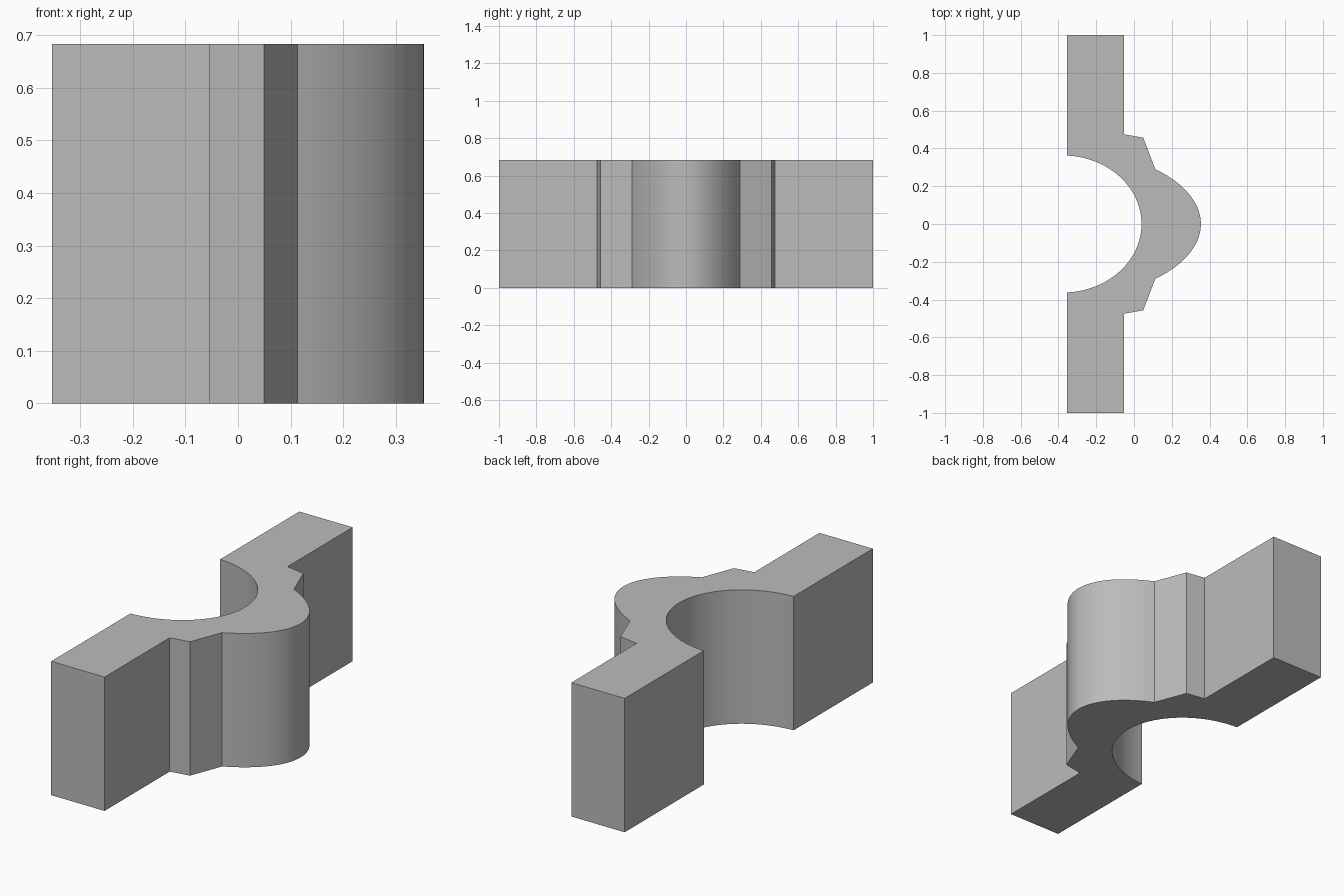
import bpy, bmesh, math

if "Cube" in bpy.data.objects:
    bpy.data.objects.remove(bpy.data.objects["Cube"])

HEIGHT = 0.683
STEPS = 24  # segments per half arc


def half_arc(cx, a, b, x_start):
    """Elliptical arc from x_start (y > 0) down to the y = 0 axis."""
    start = math.acos((x_start - cx) / a)
    return [(cx + a * math.cos(start * (1 - i / STEPS)),
             b * math.sin(start * (1 - i / STEPS))) for i in range(STEPS + 1)]


def mirrored(points):
    """Continue an arc that ends on the axis to the other side."""
    return points + [(x, -y) for x, y in reversed(points[:-1])]


# Bracket outline: outer bulge, shoulders, straight arms, inner saddle
outer = mirrored(half_arc(-0.355, 0.709, 0.386, 0.113))
inner = mirrored(half_arc(-0.375, 0.415, 0.3625, -0.354))
arm = [(0.049, 0.457), (-0.053, 0.475), (-0.053, 1.0), (-0.354, 1.0)]
outline = (outer + [(x, -y) for x, y in arm]
           + inner[::-1] + arm[::-1])

# Extrude the outline into a solid
bm = bmesh.new()
base = bm.faces.new([bm.verts.new((x, y, 0)) for x, y in outline])
top = bmesh.ops.extrude_face_region(bm, geom=[base], use_keep_orig=True)
bmesh.ops.translate(bm, vec=(0, 0, HEIGHT),
                    verts=[g for g in top["geom"] if isinstance(g, bmesh.types.BMVert)])
bmesh.ops.recalc_face_normals(bm, faces=bm.faces)
mesh = bpy.data.meshes.new("clamp_bracket")
bm.to_mesh(mesh)
bm.free()

bracket = bpy.data.objects.new("clamp_bracket", mesh)
bpy.context.collection.objects.link(bracket)

# Plain grey finish
grey = bpy.data.materials.new("grey")
grey.diffuse_color = (0.5, 0.5, 0.5, 1)
grey.use_nodes = True
grey.node_tree.nodes["Principled BSDF"].inputs["Base Color"].default_value = grey.diffuse_color
mesh.materials.append(grey)

# Smooth the arcs, keep the corners sharp
bpy.context.view_layer.objects.active = bracket
bracket.select_set(True)
bpy.ops.object.shade_smooth_by_angle(angle=math.radians(12))
